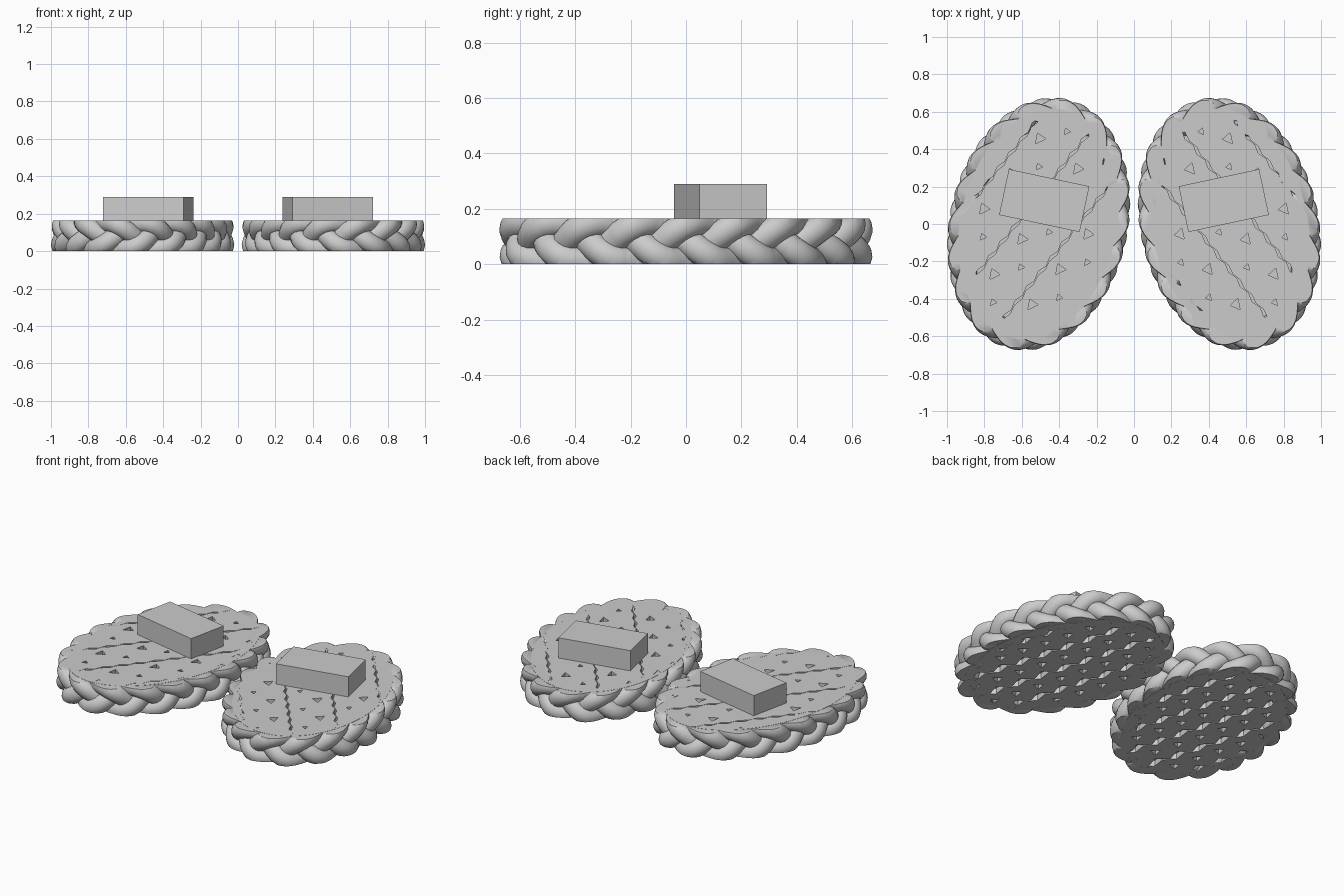
import bpy, bmesh, math
from mathutils import Vector, Matrix

cube = bpy.data.objects.get("Cube")
if cube:
    bpy.data.objects.remove(cube, do_unlink=True)

TOP, TILT = 0.165, math.radians(13)
CX, LONG, WIDE = 0.51, 0.685, 0.477

grey = bpy.data.materials.new("plain_grey")
grey.use_nodes = True
grey.diffuse_color = (0.6, 0.6, 0.6, 1)
grey.node_tree.nodes["Principled BSDF"].inputs["Base Color"].default_value = (0.6, 0.6, 0.6, 1)


def finish(bm, name, smooth=False):
    bmesh.ops.recalc_face_normals(bm, faces=bm.faces)
    mesh = bpy.data.meshes.new(name)
    bm.to_mesh(mesh)
    bm.free()
    mesh.materials.append(grey)
    obj = bpy.data.objects.new(name, mesh)
    bpy.context.collection.objects.link(obj)
    if smooth:
        bpy.ops.object.select_all(action='DESELECT')
        obj.select_set(True)
        bpy.context.view_layer.objects.active = obj
        bpy.ops.object.shade_smooth_by_angle(angle=math.radians(40))
    return obj


def outline(inset, count):
    """Evenly spaced points and outward normals on the tilted oval."""
    a, b = WIDE - inset, LONG - inset
    fine = [Vector((a * math.cos(t), b * math.sin(t), 0))
            for t in (math.tau * i / 2000 for i in range(2001))]
    lengths = [0]
    for p, q in zip(fine, fine[1:]):
        lengths.append(lengths[-1] + (q - p).length)
    turn, result, j = Matrix.Rotation(TILT, 3, 'Z'), [], 0
    for i in range(count):
        while lengths[j] < lengths[-1] * i / count:
            j += 1
        p = fine[j]
        n = Vector((p.x / a**2, p.y / b**2, 0)).normalized()
        result.append((turn @ p + Vector((CX, 0, 0)), turn @ n))
    return result


def prism(bm, points, z0, z1):
    face = bm.faces.new([bm.verts.new((p[0], p[1], z0)) for p in points])
    new = bmesh.ops.extrude_face_region(bm, geom=[face])["geom"]
    bmesh.ops.translate(bm, vec=(0, 0, z1 - z0),
                        verts=[g for g in new if isinstance(g, bmesh.types.BMVert)])


def groove(bm, center, along, offset, wide, step, z0, z1):
    """Saw-toothed slot running the length of the sole."""
    across = Vector((-along.y, along.x, 0))
    near, far = [], []
    n = int(0.75 / step)
    for i in range(-n, n + 1):
        base = center + along * (i * step) + across * offset
        near.append(base + across * (wide if i % 2 else -wide * 0.3))
        far.append(base + along * step * 0.4 + across * (wide * 1.6 if i % 2 else wide * 0.6))
    prism(bm, near + far[::-1], z0, z1)


def pit(bm, p, along, size, z0, z1):
    across = Vector((-along.y, along.x, 0))
    prism(bm, [p + along * size, p - along * size * 0.6 + across * size * 0.8,
               p - along * size * 0.5 - across * size * 0.8], z0, z1)


def build_core(side, label):
    bm = bmesh.new()
    prism(bm, [(p.x * side, p.y) for p, _ in outline(0.06, 128)], 0, TOP)
    core = finish(bm, label + "_sole_core", True)
    center = Vector((CX * side, 0, 0))

    # Long grooves on the upper and lower face
    upper = Vector((0.62 * side, -0.78, 0)).normalized()
    lower = Vector((-0.28, 0.96, 0)).normalized()
    slots, pits = bmesh.new(), bmesh.new()
    for k in range(4):
        groove(slots, center, upper, (-0.42 + 0.26 * k) * side, 0.012, 0.05, TOP - 0.03, TOP + 0.05)
    for k in range(-2, 3):
        groove(slots, center, lower, 0.19 * k, 0.034, 0.075, -0.05, 0.035)

    # Staggered triangular pits between the grooves
    for k in range(5):
        for i in range(-5, 6):
            across = Vector((-upper.y, upper.x, 0))
            lane = (-0.55 + 0.26 * k + (0.05 if i % 2 else -0.04)) * side
            p = center + upper * (i * 0.12) + across * lane
            pit(pits, p, upper, 0.034 if i % 2 else 0.02, TOP - 0.03, TOP + 0.05)
    for k in range(-3, 3):
        for i in range(-5, 6):
            across = Vector((-lower.y, lower.x, 0))
            p = center + lower * (i * 0.15 + 0.05) + across * (0.19 * k + 0.115)
            pit(pits, p, lower, 0.035, -0.05, 0.035)
    for bm, name in ((slots, "_groove_cutter"), (pits, "_pit_cutter")):
        cutter = finish(bm, label + name)
        cutter.hide_render = True
        cutter.hide_set(True)
        cutter.display_type = 'WIRE'
        mod = core.modifiers.new("cut", 'BOOLEAN')
        mod.operation, mod.solver, mod.object = 'DIFFERENCE', 'EXACT', cutter
        bpy.context.view_layer.objects.active = core
        bpy.ops.object.modifier_apply(modifier=mod.name)
        bpy.data.objects.remove(cutter, do_unlink=True)


def build_braid(side, label):
    """Three interwoven strands around the rim, sliced flat above and below."""
    path, loops, ring = outline(0.075, 480), 6, 14
    for strand in range(3):
        mids = []
        for i, (p, n) in enumerate(path):
            t = math.tau * (loops * i / len(path) + strand / 3)
            mids.append((p + n * (0.026 * math.sin(2 * t))
                         + Vector((0, 0, TOP / 2 + 0.068 * math.sin(t))), n))
        bm, rows = bmesh.new(), []
        for i, (c, n) in enumerate(mids):
            ahead = (mids[(i + 1) % len(mids)][0] - mids[i - 1][0]).normalized()
            u = (n - ahead * n.dot(ahead)).normalized()
            v = ahead.cross(u)
            row = []
            for j in range(ring):
                a = math.tau * j / ring
                q = c + u * (0.049 * math.cos(a)) + v * (0.052 * math.sin(a))
                row.append(bm.verts.new((q.x * side, q.y, q.z)))
            rows.append(row)
        for i, row in enumerate(rows):
            prev = rows[i - 1]
            for j in range(ring):
                bm.faces.new((prev[j - 1], prev[j], row[j], row[j - 1]))
        for z, up in ((TOP - 0.001, 1), (0.001, -1)):
            bmesh.ops.bisect_plane(bm, geom=bm.verts[:] + bm.edges[:] + bm.faces[:],
                                   plane_co=(0, 0, z), plane_no=(0, 0, up), clear_outer=True)
            bmesh.ops.holes_fill(bm, edges=[e for e in bm.edges if e.is_boundary], sides=0)
        finish(bm, f"{label}_rim_strand_{strand + 1}", True)


def build_block(side, label):
    bm = bmesh.new()
    bmesh.ops.create_cube(bm, size=1, matrix=Matrix.Translation((0.48 * side, 0.125, 0.225))
                          @ Matrix.Rotation(side * math.radians(12), 4, 'Z')
                          @ Matrix.Diagonal((0.44, 0.25, 0.13, 1)))
    finish(bm, label + "_top_block")


for side, label in ((1, "left"), (-1, "right")):
    build_core(side, label)
    build_braid(side, label)
    build_block(side, label)
